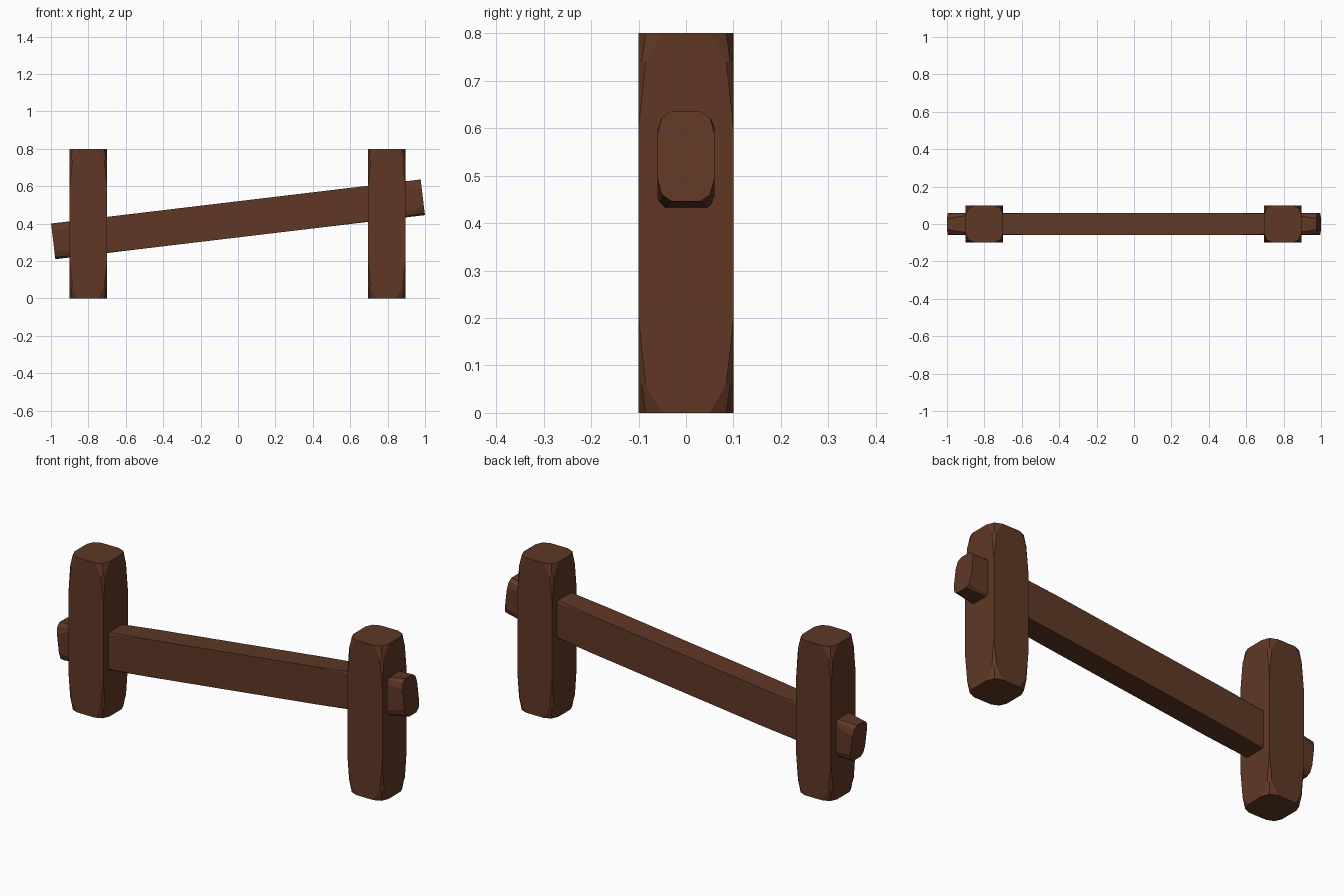
import bpy, bmesh, math

cube = bpy.data.objects.get("Cube")
if cube:
    bpy.data.objects.remove(cube, do_unlink=True)

# Dark brown wood
wood = bpy.data.materials.new("dark_brown_wood")
wood.use_nodes = True
colour = (0.115, 0.039, 0.019, 1)
wood.diffuse_color = colour
bsdf = wood.node_tree.nodes["Principled BSDF"]
bsdf.inputs["Base Color"].default_value = colour
bsdf.inputs["Roughness"].default_value = 0.9


def ring(bm, z, cut, nose):
    """Square section with each corner cut back to three points."""
    pts = []
    for k in range(4):
        c, s = math.cos(k * math.pi / 2), math.sin(k * math.pi / 2)
        for x, y in ((1, 1 - cut), (1 - nose, 1 - nose), (1 - cut, 1)):
            pts.append(bm.verts.new((x * c - y * s, x * s + y * c, z)))
    return pts


def hewn_timber(name, size, location, tilt=0):
    """Square timber whose whittled corners fade to sharp edges along its length."""
    bm = bmesh.new()
    stations = [(-1, 0.5, 0.15), (-0.85, 0.15, 0.07), (-0.5, 0, 0),
                (0.5, 0, 0), (0.85, 0.15, 0.07), (1, 0.5, 0.15)]
    rings = [ring(bm, *s) for s in stations]
    for low, high in zip(rings, rings[1:]):
        for i in range(len(low)):
            j = (i + 1) % len(low)
            bm.faces.new((low[i], low[j], high[j], high[i]))
    bm.faces.new(rings[0][::-1])
    bm.faces.new(rings[-1])
    bmesh.ops.scale(bm, vec=[d / 2 for d in size], verts=bm.verts)
    bmesh.ops.remove_doubles(bm, verts=bm.verts, dist=0.0001)
    bmesh.ops.recalc_face_normals(bm, faces=bm.faces)
    mesh = bpy.data.meshes.new(name)
    bm.to_mesh(mesh)
    bm.free()
    mesh.materials.append(wood)
    obj = bpy.data.objects.new(name, mesh)
    obj.location = location
    obj.rotation_euler.y = tilt
    bpy.context.collection.objects.link(obj)
    return obj


# Two upright posts
for name, x in (("right_post", -0.8), ("left_post", 0.795)):
    hewn_timber(name, (0.2, 0.2, 0.8), (x, 0, 0.4))

# Sloping rail passing through both posts
hewn_timber("rail", (0.192, 0.12, 1.99), (0, 0, 0.423), math.radians(90 - 6.8))
